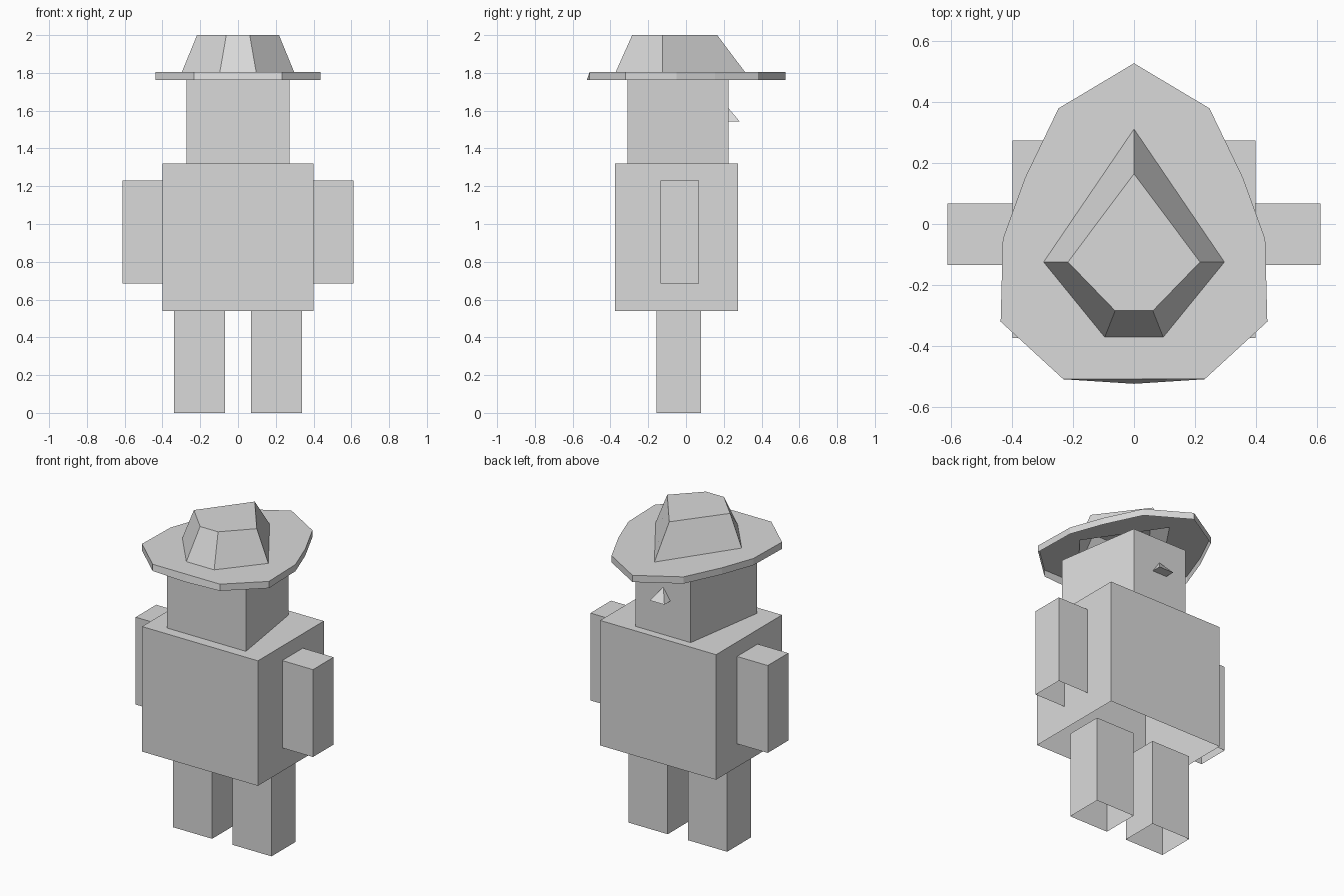
import bpy
import bmesh

if "Cube" in bpy.data.objects:
    bpy.data.objects.remove(bpy.data.objects["Cube"], do_unlink=True)

GREY = (0.7, 0.7, 0.7, 1.0)
grey = bpy.data.materials.new("plain_grey")
grey.use_nodes = True
grey.diffuse_color = GREY
grey.node_tree.nodes["Principled BSDF"].inputs["Base Color"].default_value = GREY


def finish(name, bm):
    bmesh.ops.recalc_face_normals(bm, faces=bm.faces)
    mesh = bpy.data.meshes.new(name)
    bm.to_mesh(mesh)
    bm.free()
    mesh.materials.append(grey)
    obj = bpy.data.objects.new(name, mesh)
    bpy.context.collection.objects.link(obj)
    return obj


def ring(bm, outline, z):
    return [bm.verts.new((x, y, z)) for x, y in outline]


def bridge(bm, low, high):
    n = len(low)
    for i in range(n):
        j = (i + 1) % n
        bm.faces.new((low[i], low[j], high[j], high[i]))


def prism(name, outline, z0, z1, bottom=False, top_outline=None):
    """Flat-sided shape with a closed top and an optional bottom."""
    bm = bmesh.new()
    low = ring(bm, outline, z0)
    high = ring(bm, top_outline or outline, z1)
    bridge(bm, low, high)
    bm.faces.new(high)
    if bottom:
        bm.faces.new(low[::-1])
    return finish(name, bm)


def rect(x0, x1, y0, y1):
    return [(x0, y0), (x1, y0), (x1, y1), (x0, y1)]


def mirrored(half):
    """Complete a right-hand outline, running back to front, across x = 0."""
    return half + [(-x, y) for x, y in reversed(half) if x > 0]


# Body and limbs, hollow underneath
prism("body", rect(-0.4, 0.4, -0.375, 0.275), 0.54, 1.32)
for side, s in (("left", 1), ("right", -1)):
    prism(side + "_leg", rect(s * 0.07, s * 0.34, -0.155, 0.08), 0, 0.54)
    prism(side + "_arm", rect(s * 0.4, s * 0.612, -0.135, 0.068), 0.685, 1.23)

# Head, narrower towards the back
prism("head", mirrored([(0.19, 0.225), (0.272, -0.31)]), 1.32, 1.765, bottom=True)

# Wedge nose
bm = bmesh.new()
base = ring(bm, rect(-0.05, 0.05, 0.223, 0.285), 1.542)
tip = bm.verts.new((0, 0.223, 1.615))
bm.faces.new(base[::-1])
for i in range(4):
    bm.faces.new((base[i], base[(i + 1) % 4], tip))
finish("nose", bm)

# Hat crown, open underneath
crown_base = mirrored([(0, 0.312), (0.297, -0.125), (0.096, -0.372)])
crown_top = mirrored([(0, 0.165), (0.217, -0.125), (0.062, -0.285)])
prism("hat_crown", crown_base, 1.805, 2.0, top_outline=crown_top)

# Hat brim: a plate with a hole for the crown and a short skirt
brim = [(0, 0.528), (0.248, 0.38), (0.357, 0.154),
        (0.431, -0.049), (0.438, -0.321), (0.232, -0.51)]
bm = bmesh.new()
high = ring(bm, mirrored(brim + [(0, -0.51)]), 1.805)
low = ring(bm, mirrored(brim + [(0, -0.525)]), 1.763)
hole = ring(bm, crown_base, 1.805)
edges = []
for loop in (high, hole):
    for i, v in enumerate(loop):
        edges.append(bm.edges.new((v, loop[(i + 1) % len(loop)])))
bmesh.ops.triangle_fill(bm, edges=edges, use_beauty=True, normal=(0, 0, 1))
bridge(bm, low, high)
finish("hat_brim", bm)
